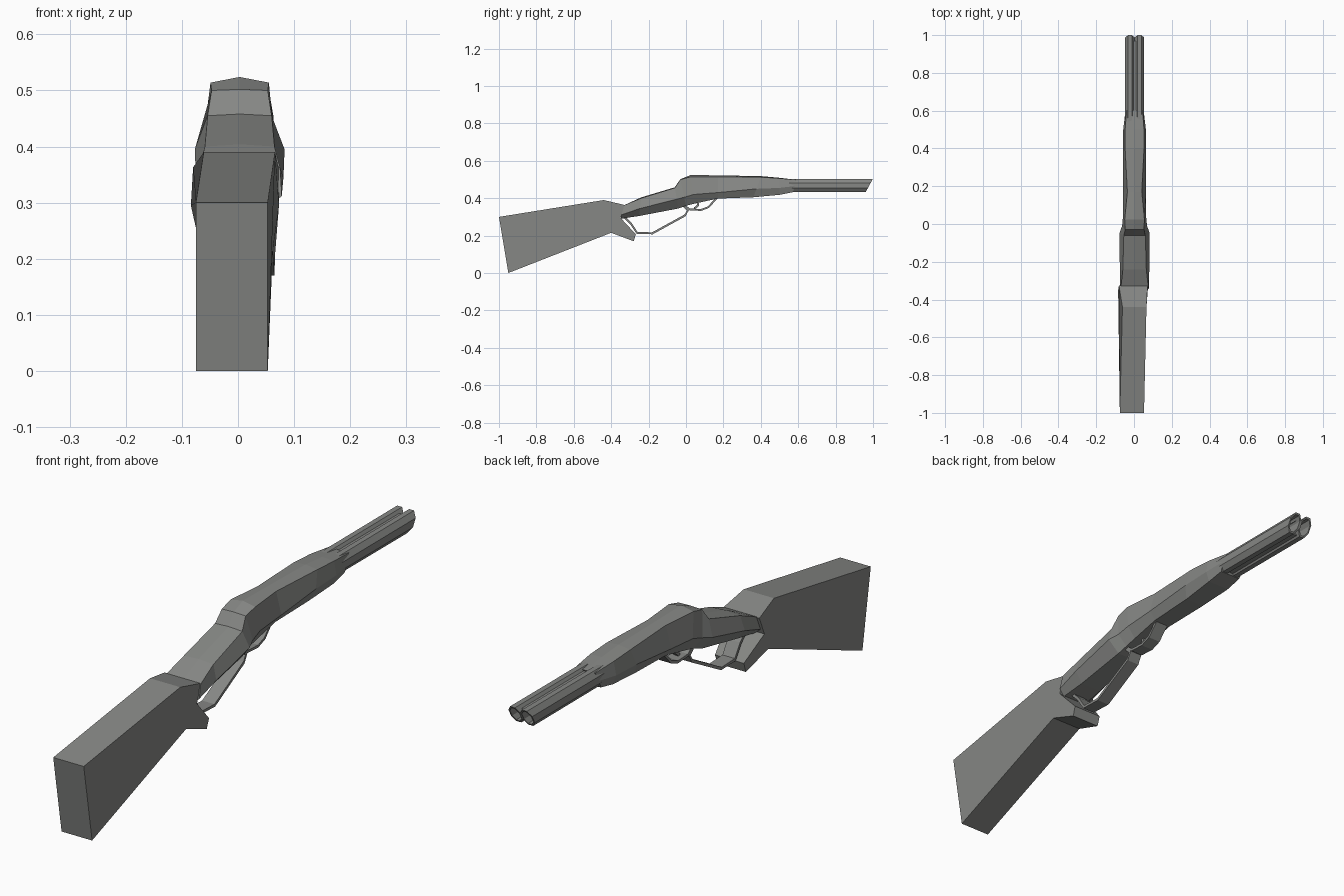
import bpy, bmesh, math
from mathutils import Vector

if "Cube" in bpy.data.objects:
    bpy.data.objects.remove(bpy.data.objects["Cube"])

# Dark gunmetal finish shared by every part
finish = bpy.data.materials.new("dark_grey")
finish.diffuse_color = (.24, .245, .235, 1)
finish.use_nodes = True
finish.node_tree.nodes["Principled BSDF"].inputs["Base Color"].default_value = finish.diffuse_color


def make(name, rings, closed=False):
    """Skin a list of equally sized point rings into one flat-shaded object."""
    bm = bmesh.new()
    loops = [[bm.verts.new(p) for p in r] for r in rings]
    n = len(loops[0])
    for a, b in zip(loops, loops[1:]):
        for i in range(n):
            j = (i + 1) % n
            bm.faces.new((a[i], a[j], b[j], b[i]))
    bm.faces.new(loops[0][::-1])
    bm.faces.new(loops[-1])
    bmesh.ops.recalc_face_normals(bm, faces=bm.faces)
    mesh = bpy.data.meshes.new(name)
    bm.to_mesh(mesh)
    bm.free()
    mesh.materials.append(finish)
    ob = bpy.data.objects.new(name, mesh)
    bpy.context.collection.objects.link(ob)
    return ob


def body_ring(yt, zt, yb, zb, wt, wm, wb, zm, ridge, cx=0.003):
    """Seven-sided section: ridged top, widest at zm, narrow belly."""
    f = (zm - zb) / (zt - zb)
    ym = yb + (yt - yb) * f
    return [(cx - wt, yt, zt), (cx, yt, zt + ridge), (cx + wt, yt, zt),
            (cx + wm, ym, zm), (cx + wb, yb, zb), (cx - wb, yb, zb),
            (cx - wm, ym, zm)]


def ribbon(name, path, half_width, thick, cx=0.003):
    """Flat bar following a side-view path."""
    pts = [Vector(p) for p in path]
    rings = []
    for i, p in enumerate(pts):
        d = (pts[min(i + 1, len(pts) - 1)] - pts[max(i - 1, 0)]).normalized()
        n = Vector((-d.y, d.x)) * thick / 2
        a, b = p + n, p - n
        rings.append([(cx - half_width, *a), (cx + half_width, *a),
                      (cx + half_width, *b), (cx - half_width, *b)])
    return make(name, rings)


# Butt stock with hooked toe: y, z, left x, right x
stock = [(-1.0, .30, -.075, .053), (-.95, .0, -.075, .053),
         (-.40, .215, -.066, .062), (-.28, .17, -.055, .065),
         (-.268, .207, -.055, .066), (-.35, .295, -.084, .073),
         (-.325, .363, -.08, .072), (-.44, .39, -.061, .066)]
make("stock", [[(l, y, z) for y, z, l, r in stock],
               [(r, y, z) for y, z, l, r in stock]])

# Grip neck, receiver and fore-end
make("receiver", [body_ring(*r) for r in [
    (-.33, .363, -.35, .29, .072, .075, .050, .312, 0),
    (-.24, .400, -.25, .305, .062, .078, .045, .345, .004),
    (-.06, .455, -.04, .345, .057, .080, .040, .395, .003),
    (-.03, .500, .00, .360, .050, .066, .035, .405, .002),
    (.025, .514, .05, .372, .052, .061, .035, .420, .010),
    (.17, .514, .17, .398, .038, .060, .036, .430, .008),
    (.40, .512, .36, .405, .050, .060, .040, .450, .006),
    (.50, .506, .50, .418, .050, .060, .046, .455, .003),
    (.60, .497, .57, .432, .042, .050, .044, .465, 0)]])


# Two hollow octagonal barrels with slanted muzzle
def barrel_ring(cx, y, rx, rz, slant):
    out = []
    for k in range(8):
        a = math.pi / 8 + k * math.pi / 4
        s = math.sin(a)
        out.append((cx + rx * math.cos(a), y + slant * s, .468 + rz * s))
    return out


for name, cx in (("left_barrel", -.0215), ("right_barrel", .0285)):
    make(name, [barrel_ring(cx, .54, .027, .037, 0),
                barrel_ring(cx, .98, .027, .038, .021),
                barrel_ring(cx, .98, .021, .031, .017),
                barrel_ring(cx, .60, .021, .031, 0)])

# Rib filling the groove between the barrels
make("barrel_rib", [[(x, y, z) for x, z in ((-.009, .440), (.016, .440),
                                          (.016, .446), (-.009, .446))]
                    for y in (.56, .95)])
make("top_rib", [[(x, y, z) for x, z in ((-.010, .487), (.017, .487),
                                       (.017, .492), (-.010, .492))]
                 for y in (.56, .97)])

# Lever loop, trigger guard and trigger
ribbon("lever_loop", [(-.33, .30), (-.295, .265), (-.262, .215), (-.18, .212),
                      (-.005, .308), (.01, .335), (-.02, .365)], .026, .011)
ribbon("trigger_guard", [(-.01, .362), (.02, .34), (.08, .337),
                         (.12, .352), (.165, .402)], .026, .010)
ribbon("trigger", [(.06, .385), (.065, .362), (.045, .345)], .008, .012)
